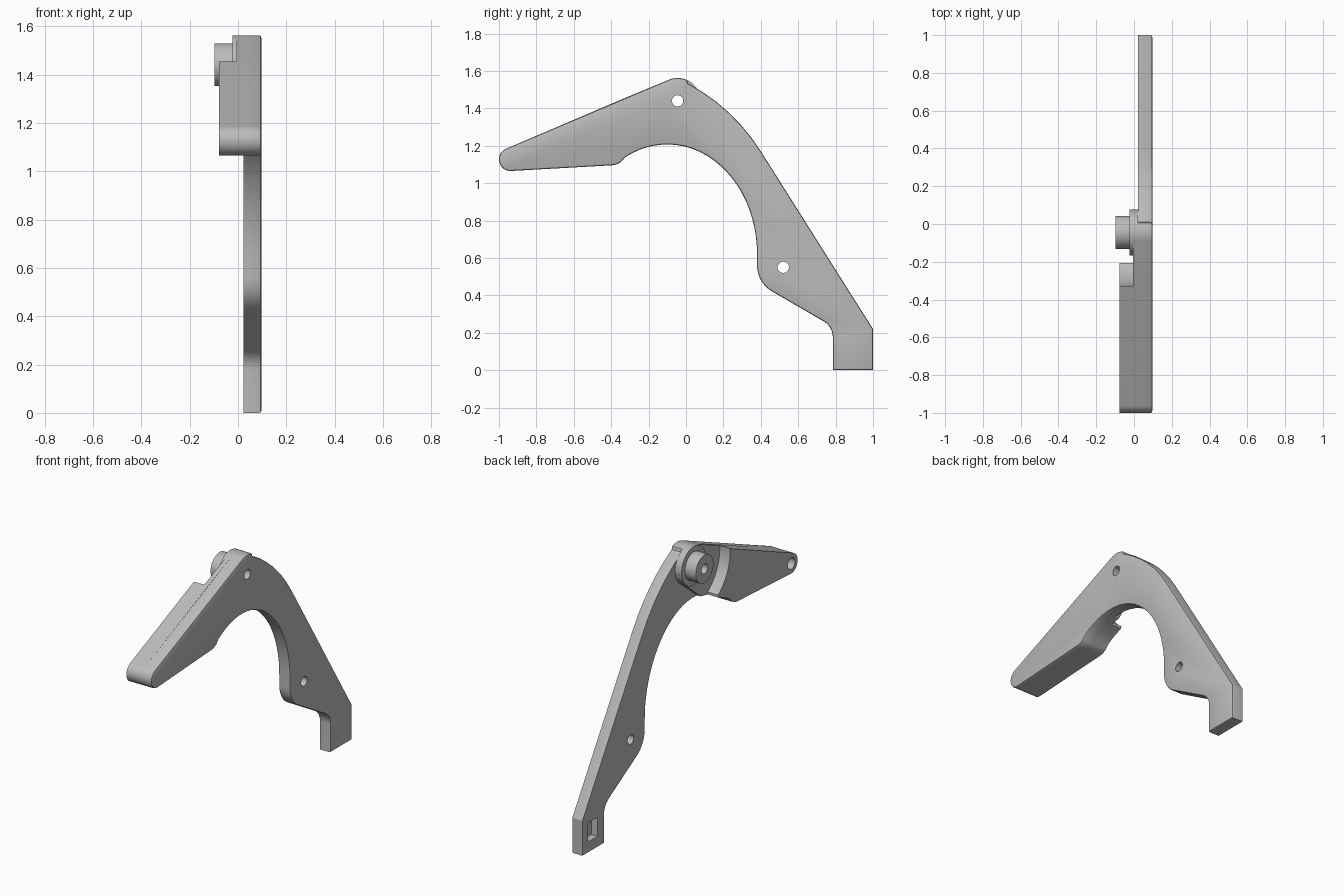
import bpy, bmesh
from math import sin, cos, radians

cube = bpy.data.objects.get("Cube")
if cube:
    bpy.data.objects.remove(cube)

# Single grey material
grey = bpy.data.materials.new("plain grey")
grey.use_nodes = True
colour = (0.5, 0.5, 0.5, 1)
grey.diffuse_color = colour
bsdf = grey.node_tree.nodes["Principled BSDF"]
bsdf.inputs["Base Color"].default_value = colour
bsdf.inputs["Roughness"].default_value = 0.6

HUB = (-0.045, 1.44)
PIN = (0.52, 0.55)
TIP = (-0.938, 1.127)


def arc(centre, r, start, end, rz=None):
    """Points (y, z) along a circular or elliptical arc, angles in degrees."""
    n = max(2, round(abs(end - start) / 5))
    angles = [radians(start + (end - start) * i / n) for i in range(n + 1)]
    return [(centre[0] + r * cos(a), centre[1] + (rz or r) * sin(a)) for a in angles]


def arch(start, end):
    return arc((-0.1, 0.62), 0.48, start, end, 0.587)


def slab(name, outline, x0, x1, bevel=0):
    """Extrude a side outline from x0 to x1, optionally rounding the +x rim."""
    bm = bmesh.new()
    face = bm.faces.new([bm.verts.new((x0, y, z)) for y, z in outline])
    ext = bmesh.ops.extrude_face_region(bm, geom=[face], use_keep_orig=True)["geom"]
    top = [g for g in ext if isinstance(g, bmesh.types.BMVert)]
    bmesh.ops.translate(bm, vec=(x1 - x0, 0, 0), verts=top)
    bmesh.ops.recalc_face_normals(bm, faces=bm.faces)
    if bevel:
        rim = [e for e in bm.edges if all(abs(v.co.x - x1) < 1e-5 for v in e.verts)]
        bmesh.ops.bevel(bm, geom=rim, offset=bevel, segments=2, profile=0.5,
                        affect='EDGES', clamp_overlap=True)
    mesh = bpy.data.meshes.new(name)
    bm.to_mesh(mesh)
    bm.free()
    mesh.materials.append(grey)
    obj = bpy.data.objects.new(name, mesh)
    bpy.context.collection.objects.link(obj)
    return obj


def select(obj):
    bpy.ops.object.select_all(action='DESELECT')
    obj.select_set(True)
    bpy.context.view_layer.objects.active = obj


def cut(obj, outline, x0, x1):
    """Subtract an extruded outline from a part."""
    cutter = slab("cutter", outline, x0, x1)
    cutter.hide_render = True
    mod = obj.modifiers.new("cut", 'BOOLEAN')
    mod.operation = 'DIFFERENCE'
    mod.solver = 'EXACT'
    mod.object = cutter
    select(obj)
    bpy.ops.object.modifier_apply(modifier=mod.name)
    bpy.data.objects.remove(cutter)


def hole(centre, r):
    return arc(centre, r, 0, 350)


# Shared stretches of the side outline
tip_and_corner = arc(TIP, 0.062, 113, 273) + arc((-0.405, 1.195), 0.1, 273, 305)
arm_end = arc(HUB, 0.283, 235, 177)

# Main curved plate with foot
outline = (tip_and_corner + arch(118, 4)
           + arc((0.54, 0.56), 0.16, 180, 240)
           + arc((0.685, 0.175), 0.1, 60, 0)
           + [(0.785, 0), (1, 0), (1, 0.22)]
           + arc((-0.473, 0.624), 1.03, 32, 62)
           + arc(HUB, 0.122, 66, 113))
plate = slab("main_plate", outline, 0.022, 0.097, bevel=0.01)

# Thick front arm, with a concave end around the hub
arm = slab("front_arm", tip_and_corner + arch(118, 103) + arm_end, -0.078, 0.022)

# Raised web joining arm and hub
web = slab("hub_web", arc(HUB, 0.122, -60, 113) + arm_end[::-1] + arch(103, 95),
           -0.006, 0.022)

# Hub collar and boss
collar = slab("hub_collar", hole(HUB, 0.122), -0.023, -0.006)
boss = slab("hub_boss", hole(HUB, 0.088), -0.098, -0.023)

# Holes and foot pocket
for part in (plate, web, collar, boss):
    cut(part, hole(HUB, 0.03), -0.2, 0.2)
cut(plate, hole(PIN, 0.03), -0.2, 0.2)
cut(arm, hole(TIP, 0.035), -0.2, 0)
cut(plate, [(0.85, 0.065), (0.945, 0.065), (0.945, 0.185), (0.85, 0.185)], -0.1, 0.065)

for part in (plate, arm, web, collar, boss):
    select(part)
    bpy.ops.object.shade_smooth_by_angle(angle=radians(25))
